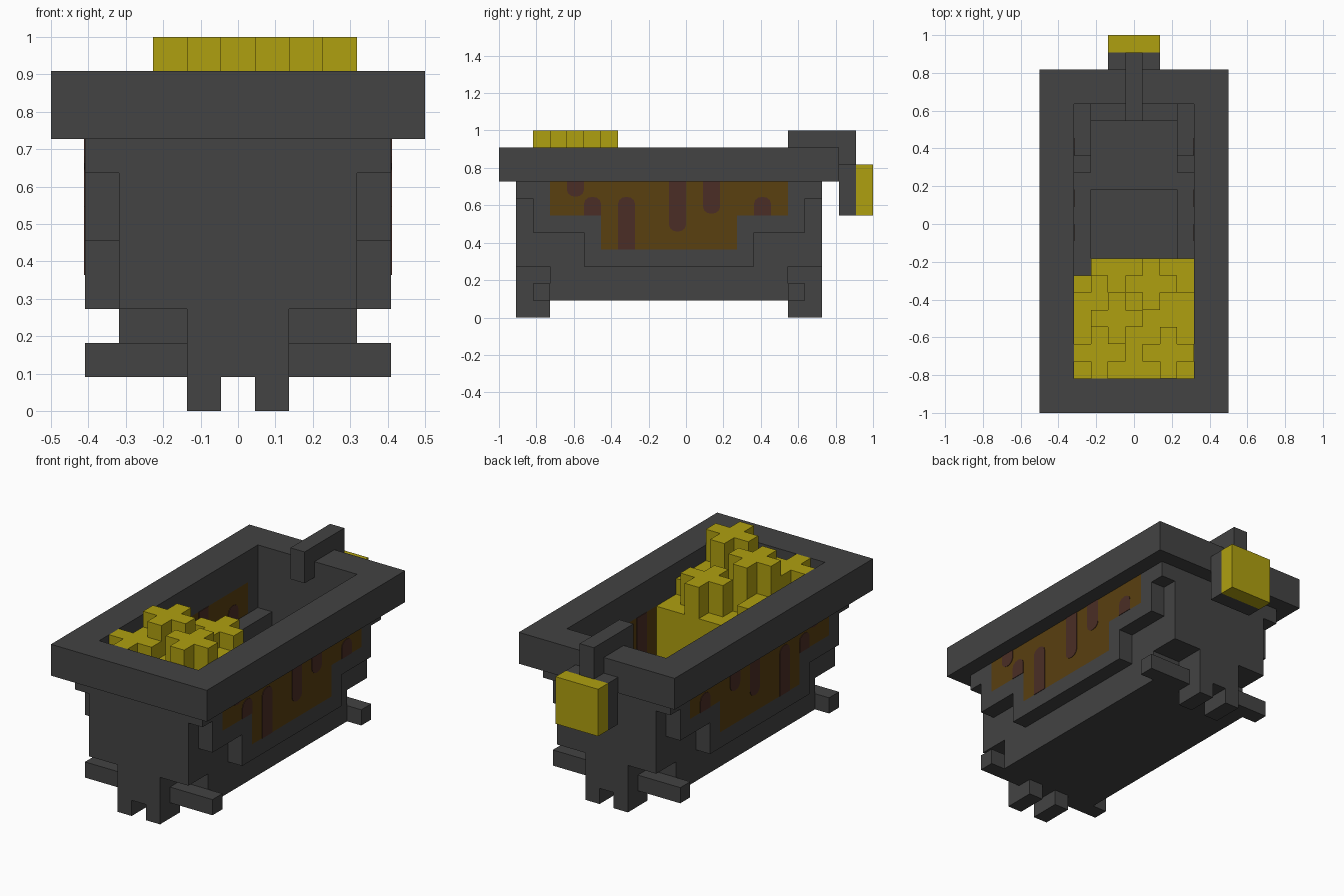
import bpy, bmesh, math
from mathutils import Vector

old = bpy.data.objects.get("Cube")
if old:
    bpy.data.objects.remove(old)

U = 1 / 11                          # one block
ORIGIN = Vector((5.5, 11, 0))       # block coordinates of the centre


def material(name, rgb):
    m = bpy.data.materials.new(name)
    m.use_nodes = True
    m.diffuse_color = (*rgb, 1)
    m.node_tree.nodes["Principled BSDF"].inputs["Base Color"].default_value = (*rgb, 1)
    return m


IRON = material("dark iron", (0.056, 0.056, 0.056))
GOLD = material("gold", (0.43, 0.35, 0.005))
AMBER = material("amber", (0.1, 0.05, 0.005))
BROWN = material("drip brown", (0.07, 0.027, 0.019))


def finish(name, bm, mat):
    bmesh.ops.recalc_face_normals(bm, faces=bm.faces)
    for v in bm.verts:
        v.co = (v.co - ORIGIN) * U
    me = bpy.data.meshes.new(name)
    bm.to_mesh(me)
    bm.free()
    me.materials.append(mat)
    bpy.context.collection.objects.link(bpy.data.objects.new(name, me))


def blocks(name, mat, boxes, mirror_x=False, mirror_y=False):
    """Boxes given as x, y and z ranges in blocks, optionally mirrored."""
    bm = bmesh.new()
    for xs, ys, zs in boxes:
        x_set = [xs] + ([(11 - xs[1], 11 - xs[0])] if mirror_x else [])
        y_set = [ys] + ([(20 - ys[1], 20 - ys[0])] if mirror_y else [])
        for x in x_set:
            for y in y_set:
                made = bmesh.ops.create_cube(bm, size=1)["verts"]
                for v in made:
                    v.co = [r[0] if c < 0 else r[1] for c, r in zip(v.co, (x, y, zs))]
    finish(name, bm, mat)


# Rim around the open top
blocks("rim_sides", IRON, [((0, 2), (0, 20), (8, 10))], mirror_x=True)
blocks("rim_ends", IRON, [((2, 9), (0, 2), (8, 10))], mirror_y=True)

# Tub: end walls, stepped inner sides, floor and seat
blocks("end_walls", IRON, [((2, 9), (1, 2), (3, 8)), ((3, 8), (2, 3), (3, 4))], mirror_y=True)
blocks("inner_steps", IRON, [((2, 3), (2, 5), (3, 6)), ((2, 3), (5, 6), (3, 4))],
       mirror_x=True, mirror_y=True)
blocks("tub_floor", IRON, [((2, 9), (3, 17), (1, 2)), ((2, 9), (3, 4), (2, 3)),
                           ((3, 8), (13, 17), (2, 3))])
blocks("lower_sides", IRON, [((2, 3), (3, 17), (2, 3))], mirror_x=True)

# Stepped frame around each side panel
blocks("side_frames", IRON, [((1, 2), (1, 3), (7, 8)), ((1, 2), (2, 3), (5, 7)),
                             ((1, 2), (3, 6), (5, 6)), ((1, 2), (5, 6), (3, 5)),
                             ((1, 2), (6, 14), (3, 4))], mirror_x=True, mirror_y=True)
blocks("side_panels", AMBER, [((1, 2), (3, 17), (6, 8)), ((1, 2), (6, 14), (4, 6))],
       mirror_x=True)

# Legs, feet and cross bars
blocks("legs", IRON, [((4, 7), (1, 3), (1, 3))], mirror_y=True)
blocks("feet", IRON, [((4, 5), (1, 3), (0, 1))], mirror_x=True, mirror_y=True)
blocks("cross_bars", IRON, [((1, 10), (2, 3), (1, 2))], mirror_y=True)

# Spout and its gold handle behind the tub
blocks("spout", IRON, [((5, 6), (17, 21), (10, 11)), ((5, 6), (17, 18), (9, 10)),
                       ((5, 6), (20, 21), (9, 10))])
blocks("handle_plate", IRON, [((4, 7), (20, 21), (6, 9))])
blocks("handle", GOLD, [((4, 7), (21, 22), (6, 9))])

# Gold heap: a base with plus-shaped lumps
blocks("heap_base", GOLD, [((2, 9), (2, 7), (6, 9)), ((2, 9), (5, 8), (3, 8)),
                           ((3, 9), (8, 9), (3, 8)), ((3, 8), (4, 9), (2, 3))])
lumps = []
for x, y, top in ((4, 5, 11), (7, 3, 11), (6, 7, 10), (3, 3, 10), (3, 6, 9)):
    lumps.append(((x - 1, x + 2), (y, y + 1), (top - 2, top)))
    lumps.append(((x, x + 1), (y - 1, y + 2), (top - 2, top)))
blocks("heap_lumps", GOLD, lumps)

# Rounded drips on both faces of both panels
bm = bmesh.new()
for y, low, high, round_top in ((4, 7.1, 8, False), (5, 6, 7.1, True), (7, 4, 7.1, True),
                                (10, 5.05, 8, False), (12, 6.1, 8, False), (15, 6, 7.1, True)):
    tip, root, s = (high, low, 1) if round_top else (low, high, -1)
    outline = [(y, root), (y + 1, root)]
    for k in range(7):
        a = math.pi * k / 6
        outline.append((y + 0.5 + 0.5 * math.cos(a), tip - s * 0.4 * (1 - math.sin(a))))
    for x in (1, 2, 9, 10):
        face = bm.faces.new([bm.verts.new((x - 0.03, *p)) for p in outline])
        out = bmesh.ops.extrude_face_region(bm, geom=[face])["geom"]
        bmesh.ops.translate(bm, vec=(0.06, 0, 0),
                            verts=[g for g in out if isinstance(g, bmesh.types.BMVert)])
finish("drips", bm, BROWN)
